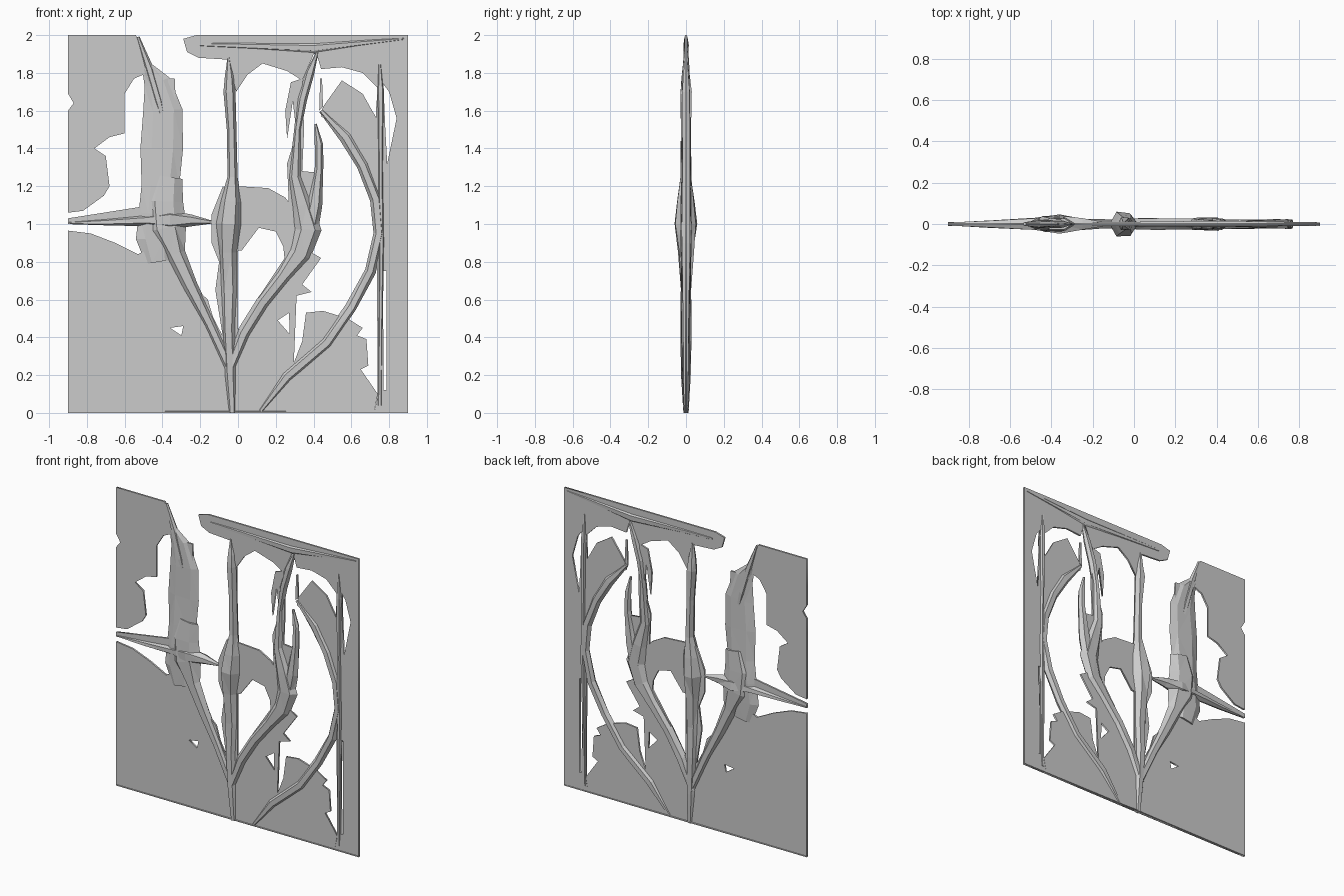
import bpy, bmesh, math, random
from mathutils import Vector

random.seed(4)


def panel(name, outline, holes=(), half=0.006):
    """Thin flat sheet in the XZ plane, with optional holes."""
    cu = bpy.data.curves.new(name, 'CURVE')
    cu.dimensions, cu.fill_mode, cu.extrude = '2D', 'BOTH', half
    for ring in (outline, *holes):
        sp = cu.splines.new('POLY')
        sp.points.add(len(ring) - 1)
        for p, (x, z) in zip(sp.points, ring):
            p.co = (x, z, 0, 1)
        sp.use_cyclic_u = True
    ob = bpy.data.objects.new(name, cu)
    ob.rotation_euler.x = math.pi / 2
    bpy.context.collection.objects.link(ob)
    bpy.ops.object.select_all(action='DESELECT')
    ob.select_set(True)
    bpy.context.view_layer.objects.active = ob
    bpy.ops.object.convert(target='MESH')


def rib(name, stations, sides=6, jitter=0.1):
    """Faceted tapering limb; stations are (x, z, half width, half depth)."""
    bm = bmesh.new()
    pts = [Vector((s[0], 0, s[1])) for s in stations]
    rings = []
    for i, (x, z, w, d) in enumerate(stations):
        t = (pts[min(i + 1, len(pts) - 1)] - pts[max(i - 1, 0)]).normalized()
        side = Vector((t.z, 0, -t.x))
        ring = []
        for k in range(sides):
            a = 2 * math.pi * k / sides
            j = 1 + random.uniform(-jitter, jitter)
            co = pts[i] + side * (w * j * math.cos(a)) + Vector((0, d * j * math.sin(a), 0))
            co.z = min(2, max(0, co.z))
            ring.append(bm.verts.new(co))
        rings.append(ring)
    for a, b in zip(rings, rings[1:]):
        for k in range(sides):
            n = (k + 1) % sides
            bm.faces.new((a[k], a[n], b[n], b[k]))
    bm.faces.new(rings[0])
    bm.faces.new(rings[-1])
    bmesh.ops.triangulate(bm, faces=bm.faces[:])
    bmesh.ops.recalc_face_normals(bm, faces=bm.faces[:])
    me = bpy.data.meshes.new(name)
    bm.to_mesh(me)
    bm.free()
    bpy.context.collection.objects.link(bpy.data.objects.new(name, me))


# Torn sheets on the left
panel("upper_left_sheet", [
    (-.9, 2), (-.54, 2), (-.48, 1.84), (-.48, 1.80), (-.55, 1.77), (-.6, 1.69),
    (-.6, 1.48), (-.68, 1.46), (-.76, 1.40), (-.70, 1.36), (-.68, 1.20),
    (-.71, 1.15), (-.82, 1.07), (-.9, 1.06), (-.9, 1.6), (-.87, 1.64), (-.9, 1.69)])
panel("lower_left_sheet", [
    (-.9, .965), (-.78, .95), (-.65, .90), (-.53, .84), (-.45, .88), (-.33, .82),
    (-.29, .72), (-.16, .6), (-.13, .5), (-.05, .35), (-.03, 0), (-.9, 0)],
    [[(-.36, .45), (-.29, .46), (-.30, .41)]])
panel("spike_fin", [(-.9, 1.03), (-.52, 1.09), (-.4, 1.1), (-.4, 1.0), (-.9, 1.0)])

# Top band and right border, one torn sheet with narrow gaps
panel("right_border_sheet", [
    (-.29, 1.98), (-.22, 2), (.9, 2), (.9, 0), (.72, 0), (.74, .09), (.735, .8),
    (.76, .95), (.75, 1.25), (.73, 1.6), (.74, 1.72), (.66, 1.8), (.55, 1.83), (.44, 1.82),
    (.41, 1.92), (.34, 1.76), (.26, 1.81), (.13, 1.85), (.05, 1.79),
    (-.01, 1.70), (-.05, 1.87), (-.21, 1.88), (-.27, 1.91)],
    [[(.77, 1.74), (.80, 1.70), (.84, 1.56), (.79, 1.32), (.78, 1.5)],
     [(.768, .75), (.785, .75), (.785, .12), (.77, .12)]])

# Lower middle and lower right sheets
panel("lower_middle_sheet", [
    (-.03, 0), (.72, 0), (.74, .1), (.65, .23), (.69, .25), (.68, .39), (.63, .41),
    (.66, .45), (.58, .50), (.45, .54), (.36, .53), (.34, .38), (.29, .25),
    (.28, .41), (.21, .49), (.27, .53), (.10, .52), (0, .44), (-.04, .3)])
panel("branch_web", [
    (.05, .50), (.27, .53), (.28, .25), (.295, .25), (.31, .62), (.39, .64),
    (.34, .68), (.44, .82), (.3, .9), (.12, .63)])
panel("arch_web", [
    (0, 1.2), (.16, 1.19), (.25, 1.14), (.32, 1.05), (.34, .85), (.25, .78),
    (.24, .88), (.20, .96), (.11, .98), (.02, .86), (-.03, .86), (-.03, 1.2)])

# Loose leaves at upper right
panel("branch_leaf", [
    (.26, 1.45), (.25, 1.6), (.28, 1.75), (.34, 1.77), (.35, 1.5), (.34, 1.28),
    (.44, 1.27), (.44, 1.1), (.27, 1.08), (.26, 1.32), (.31, 1.48), (.29, 1.65)])
panel("arc_leaf", [
    (.45, 1.62), (.55, 1.76), (.66, 1.69), (.71, 1.60), (.74, 1.55), (.76, 1.0),
    (.72, 1.15), (.66, 1.33), (.58, 1.47), (.44, 1.57)])
panel("thin_shard", [(.435, 1.77), (.445, 1.77), (.45, 1.62), (.43, 1.6)])

# Left limb, its leaf and ridge
rib("left_limb", [
    (-.05, .25, .03, .025), (-.15, .47, .03, .025), (-.25, .67, .04, .03),
    (-.33, .84, .05, .035), (-.38, .98, .10, .045), (-.39, 1.12, .10, .04),
    (-.37, 1.25, .07, .03)])
rib("left_leaf", [
    (-.42, .80, .07, .02), (-.44, .92, .10, .025), (-.42, 1.05, .11, .03),
    (-.41, 1.2, .10, .025), (-.40, 1.4, .115, .02), (-.395, 1.6, .105, .018),
    (-.43, 1.75, .07, .015), (-.48, 1.83, .03, .012)], jitter=.06)
rib("left_leaf_ridge", [
    (-.53, 1.99, .008, .01), (-.47, 1.82, .025, .02), (-.42, 1.65, .025, .025),
    (-.37, 1.45, .006, .01)])
panel("left_leaf_tip", [(-.38, 1.7), (-.37, 1.77), (-.335, 1.77), (-.33, 1.66), (-.36, 1.6)])

# Horizontal spike across the left limb
rib("spike", [
    (-.9, 1.005, .006, .008), (-.7, 1.01, .018, .02), (-.48, 1.02, .03, .035),
    (-.36, 1.02, .055, .05), (-.25, 1.02, .03, .03), (-.14, 1.01, .008, .01)])

# Central stem
rib("central_stem", [
    (-.03, 0, .02, .015), (-.04, .2, .03, .028), (-.05, .45, .035, .032),
    (-.05, .65, .045, .03), (-.055, .85, .05, .045), (-.05, 1.0, .065, .065),
    (-.04, 1.12, .055, .05), (-.03, 1.25, .028, .033), (-.035, 1.5, .025, .03),
    (-.045, 1.7, .035, .033), (-.045, 1.78, .025, .025), (-.05, 1.88, .006, .01)])
panel("stem_web", [(-.14, 1.05), (-.14, .9), (-.1, .8), (-.12, .65), (-.08, .4),
                   (0, .4), (0, .85), (.02, .95), (0, 1.15), (-.08, 1.2)])

# Right branch with its long arm and short fork
rib("right_branch", [
    (-.05, .22, .025, .025), (.03, .42, .035, .032), (.13, .58, .035, .032),
    (.24, .72, .04, .03), (.33, .84, .06, .03), (.37, .97, .07, .035),
    (.34, 1.1, .055, .035), (.30, 1.25, .035, .03), (.315, 1.5, .018, .025),
    (.34, 1.66, .025, .025), (.38, 1.8, .025, .022), (.42, 1.91, .006, .01)])
rib("branch_fork", [
    (.37, .95, .05, .03), (.405, 1.1, .04, .03), (.43, 1.3, .022, .025),
    (.43, 1.42, .022, .02), (.41, 1.53, .006, .01)])

# Sweeping arc and slim post
rib("sweeping_arc", [
    (.12, .01, .012, .012), (.26, .19, .03, .022), (.47, .37, .03, .025),
    (.60, .56, .03, .025), (.70, .75, .03, .026), (.745, .95, .03, .026),
    (.73, 1.13, .03, .025), (.66, 1.31, .03, .022), (.57, 1.46, .035, .02),
    (.44, 1.6, .012, .012)])
rib("slim_post", [
    (.75, .04, .012, .012), (.755, .5, .012, .018), (.76, .9, .014, .024),
    (.755, 1.3, .012, .022), (.755, 1.7, .02, .022), (.75, 1.86, .006, .01)])

# Bottom and top rims
rib("bottom_rim", [(-.9, .005, .005, .01), (0, .005, .005, .014), (.9, .005, .005, .01)])
rib("top_ridge", [(-.2, 1.95, .01, .01), (.4, 1.93, .03, .016), (.88, 1.98, .006, .01)])
